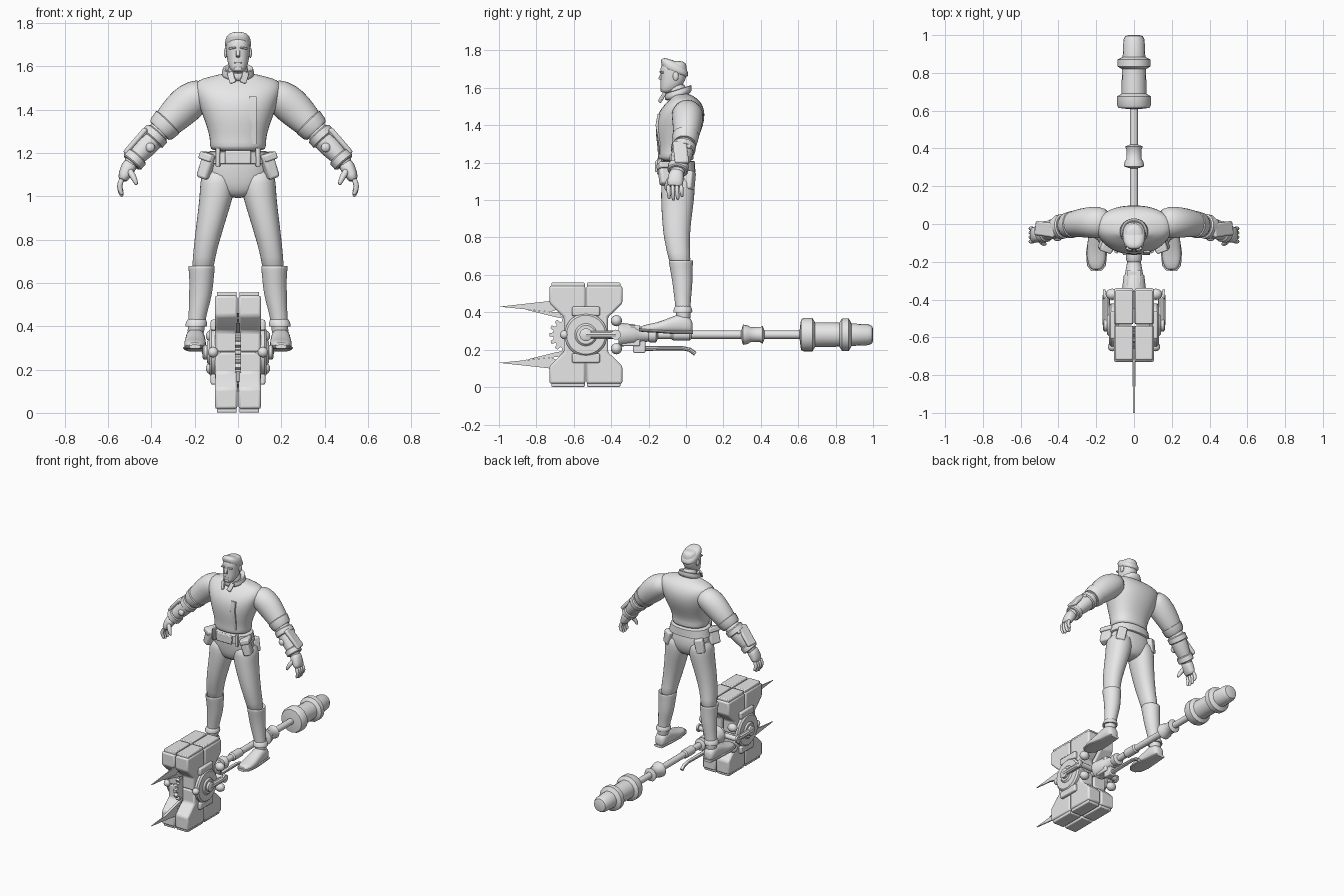
import bpy, bmesh, math
from mathutils import Vector, Euler

grey = bpy.data.materials.new("light grey")
grey.diffuse_color = (0.8, 0.8, 0.8, 1)


def finish(name, bm, mirror=False, sub=0, bevel=0, angle=35):
    bmesh.ops.recalc_face_normals(bm, faces=bm.faces[:])
    me = bpy.data.meshes.new(name)
    bm.to_mesh(me)
    bm.free()
    me.materials.append(grey)
    ob = bpy.data.objects.new(name, me)
    bpy.context.collection.objects.link(ob)
    bpy.context.view_layer.objects.active = ob
    ob.select_set(True)
    bpy.ops.object.shade_smooth_by_angle(angle=math.radians(angle))
    ob.select_set(False)
    if bevel:
        b = ob.modifiers.new("bevel", 'BEVEL')
        b.width, b.segments = bevel, 2
    if sub:
        ob.modifiers.new("smooth", 'SUBSURF').levels = sub
        ob.modifiers["smooth"].render_levels = sub
    if mirror:
        m = ob.modifiers.new("mirror", 'MIRROR')
        m.use_clip = False
        m.merge_threshold = 0.00001
    return ob


def loft(name, pts, ref=(0, 1, 0), normal=None, n=16, sub=1, mirror=False, p=2.0):
    """Skin rings (x, y, z, across, along ref) placed on a path."""
    bm, rings = bmesh.new(), []
    for i, (x, y, z, a, b) in enumerate(pts):
        lo, hi = pts[max(i - 1, 0)], pts[min(i + 1, len(pts) - 1)]
        t = Vector(normal) if normal else Vector(hi[:3]) - Vector(lo[:3])
        t.normalize()
        v = Vector(ref)
        v = (v - t * v.dot(t)).normalized()
        u = v.cross(t)
        ring = []
        for k in range(n):
            c, s = math.cos(2 * math.pi * k / n), math.sin(2 * math.pi * k / n)
            c = math.copysign(abs(c) ** (2 / p), c)
            s = math.copysign(abs(s) ** (2 / p), s)
            ring.append(bm.verts.new(Vector((x, y, z)) + u * a * c + v * b * s))
        rings.append(ring)
    for r, q in zip(rings, rings[1:]):
        for k in range(n):
            bm.faces.new((r[k], r[(k + 1) % n], q[(k + 1) % n], q[k]))
    bm.faces.new(rings[0])
    bm.faces.new(rings[-1])
    return finish(name, bm, mirror, sub, angle=60 if sub else 35)


def upright(name, rows, **kw):
    """Horizontal rings: (z, centre x, centre y, half x, half y)."""
    return loft(name, [(x, y, z, a, b) for z, x, y, a, b in rows], normal=kw.pop("normal", (0, 0, 1)), **kw)


def lathe(name, rows, z=0.28, x=0, n=16, mirror=False):
    """Turned part along y: (y, radius)."""
    return loft(name, [(x, y, z, r, r) for y, r in rows], ref=(0, 0, 1), normal=(0, 1, 0), n=n, sub=0, mirror=mirror)


def prism(name, profile, x0, x1, bevel=0, mirror=False):
    """Extrude a (y, z) profile along x."""
    bm = bmesh.new()
    a, b = ([bm.verts.new((x, y, z)) for y, z in profile] for x in (x0, x1))
    for k in range(len(a)):
        j = (k + 1) % len(a)
        bm.faces.new((a[k], a[j], b[j], b[k]))
    bm.faces.new(a)
    bm.faces.new(b)
    return finish(name, bm, mirror, bevel=bevel)


def box(name, c, s, rot=(0, 0, 0), bevel=0.006, mirror=False):
    bm = bmesh.new()
    bmesh.ops.create_cube(bm, size=1)
    bmesh.ops.scale(bm, vec=s, verts=bm.verts)
    bmesh.ops.rotate(bm, matrix=Euler([math.radians(a) for a in rot]).to_matrix(), verts=bm.verts)
    bmesh.ops.translate(bm, vec=c, verts=bm.verts)
    return finish(name, bm, mirror, bevel=bevel)


def ball(name, c, s, mirror=False):
    bm = bmesh.new()
    bmesh.ops.create_uvsphere(bm, u_segments=14, v_segments=8, radius=1)
    bmesh.ops.scale(bm, vec=s, verts=bm.verts)
    bmesh.ops.translate(bm, vec=c, verts=bm.verts)
    return finish(name, bm, mirror, angle=60)


# ---- head
upright("head", [(1.572, 0, -.105, .02, .02), (1.58, 0, -.10, .032, .036), (1.605, 0, -.082, .046, .056),
                 (1.64, 0, -.068, .053, .068), (1.68, 0, -.066, .057, .072), (1.71, 0, -.066, .057, .072),
                 (1.735, 0, -.064, .05, .064), (1.744, 0, -.064, .03, .04)], p=2.3)
upright("hair", [(1.672, 0, -.058, .060, .074), (1.70, 0, -.058, .062, .078), (1.722, 0, -.066, .060, .076),
                 (1.74, 0, -.068, .050, .062), (1.747, 0, -.068, .025, .035)], normal=(0, .35, 1), p=2.4)
prism("nose", [(-.132, 1.682), (-.149, 1.648), (-.134, 1.64), (-.12, 1.66)], -.009, .009, .003)
box("brow", (.026, -.131, 1.684), (.034, .016, .009), (0, 8, 16), .003, True)
box("mouth", (0, -.130, 1.617), (.036, .012, .007), bevel=.003)
box("chin", (0, -.127, 1.588), (.036, .02, .02), bevel=.007)
ball("ear", (.057, -.055, 1.662), (.008, .016, .024), True)
upright("neck", [(1.52, 0, -.03, .06, .06), (1.57, 0, -.045, .047, .05), (1.63, 0, -.05, .045, .05)])
upright("collar", [(1.545, 0, -.04, .088, .080), (1.575, 0, -.042, .072, .076), (1.592, 0, -.042, .074, .079),
                   (1.594, 0, -.042, .062, .066), (1.57, 0, -.04, .05, .05)], normal=(0, -.33, 1))
box("collar_point", (.03, -.128, 1.548), (.03, .012, .06), (-25, 25, 15), .004, True)

# ---- torso
upright("jacket", [(1.205, 0, -.052, .125, .095), (1.23, 0, -.055, .132, .098), (1.27, 0, -.056, .130, .095),
                   (1.33, 0, -.048, .148, .113), (1.40, 0, -.035, .175, .130), (1.46, 0, -.025, .196, .128),
                   (1.505, 0, -.015, .208, .107), (1.538, 0, -.01, .188, .078), (1.552, 0, -.015, .13, .058),
                   (1.57, 0, -.025, .06, .045)], n=20, p=2.3)
prism("jacket_flap", [(-.140, 1.24), (-.150, 1.33), (-.163, 1.40), (-.152, 1.46), (-.14, 1.46), (-.14, 1.25)], .05, .085, .004)
upright("pelvis", [(1.22, 0, -.055, .118, .088), (1.15, 0, -.052, .142, .09), (1.09, 0, -.042, .155, .093),
                   (1.03, 0, -.045, .12, .08), (.99, 0, -.045, .05, .05)], p=2.4)
upright("belt", [(1.148, 0, -.052, .146, .096), (1.151, 0, -.052, .152, .102), (1.205, 0, -.054, .138, .102),
                 (1.208, 0, -.054, .130, .096)], n=20, sub=0, p=2.3)
box("buckle", (0, -.156, 1.18), (.12, .018, .062))
box("belt_strap", (.092, -.142, 1.18), (.018, .024, .085), (0, 0, 20), .004, True)
box("hip_pouch", (.142, -.105, 1.14), (.055, .08, .12), (0, -18, 20), .012, True)
box("hip_pouch_lid", (.138, -.107, 1.182), (.064, .09, .035), (0, -18, 20), .008, True)
box("rear_pouch", (.125, .018, 1.105), (.06, .05, .10), (0, -12, -25), .010, True)

# ---- legs and boots
upright("leg", [(1.13, .09, -.043, .075, .085), (1.06, .094, -.043, .083, .092), (1.0, .099, -.045, .079, .09),
                (.9, .121, -.05, .069, .08), (.8, .142, -.05, .060, .071), (.72, .157, -.04, .052, .062),
                (.64, .165, -.028, .052, .058)], mirror=True, p=2.2)
upright("boot_shaft", [(.655, .167, -.026, .05, .055), (.685, .168, -.028, .061, .066), (.672, .168, -.028, .063, .067),
                       (.62, .168, -.024, .057, .060), (.55, .172, -.018, .055, .054), (.48, .182, -.018, .045, .046),
                       (.42, .192, -.016, .040, .040), (.33, .197, -.012, .040, .040)], mirror=True)
upright("boot_cuff", [(.445, .189, -.017, .039, .041), (.415, .192, -.016, .051, .050),
                      (.395, .194, -.018, .054, .056), (.40, .194, -.018, .035, .035)], mirror=True)
loft("boot_foot", [(.197, .036, .32, .022, .025), (.197, .025, .33, .040, .042), (.197, -.02, .343, .045, .055),
                   (.197, -.08, .332, .047, .043), (.198, -.15, .318, .053, .028), (.199, -.21, .314, .048, .022),
                   (.199, -.246, .311, .025, .014)], ref=(0, 0, 1), normal=(0, 1, 0), mirror=True, p=2.5)
loft("boot_sole", [(.197, .038, .292, .034, .009), (.197, -.06, .292, .043, .009), (.198, -.15, .299, .056, .009),
                   (.199, -.22, .303, .050, .009), (.199, -.25, .306, .026, .009)],
     ref=(0, 0, 1), normal=(0, 1, 0), sub=0, mirror=True, p=3)

# ---- arms: sleeve, forearm, gauntlet
loft("sleeve", [(.13, .005, 1.485, .06, .07), (.19, .008, 1.463, .084, .088), (.245, .008, 1.42, .090, .083),
                (.30, .004, 1.365, .079, .074), (.345, -.005, 1.318, .066, .064), (.36, -.006, 1.305, .05, .05)], mirror=True)
loft("sleeve_cuff", [(.318, -.002, 1.348, .06, .06), (.325, -.002, 1.341, .075, .072), (.352, -.006, 1.312, .069, .067),
                     (.362, -.008, 1.302, .06, .058)], normal=(.7, -.05, -.72), sub=0, mirror=True)
loft("forearm", [(.34, -.005, 1.322, .05, .052), (.38, -.012, 1.283, .056, .060), (.43, -.027, 1.225, .054, .056),
                 (.485, -.045, 1.165, .038, .042), (.51, -.05, 1.13, .03, .035)], mirror=True)
for nm, c, a, b in (("gauntlet_top_band", (.385, -.014, 1.277), .062, .066),
                    ("gauntlet_wrist_band", (.477, -.042, 1.170), .053, .056)):
    d = Vector((.66, -.13, -.74))
    loft(nm, [(*(Vector(c) + d * t), a * f, b * f)
              for t, f in ((-.022, .88), (-.016, 1), (.016, 1), (.022, .88))], normal=d, sub=0, mirror=True)
box("gauntlet_plate", (.470, -.028, 1.255), (.024, .075, .15), (0, -41, 8), .009, True)
box("gauntlet_plate_step", (.430, -.02, 1.292), (.026, .09, .045), (0, -41, 8), .007, True)
ball("gauntlet_knob", (.405, -.075, 1.225), (.022, .016, .022), True)

# ---- hands
loft("palm", [(.490, -.047, 1.16, .036, .038), (.508, -.053, 1.13, .035, .042), (.526, -.058, 1.095, .029, .044),
              (.535, -.06, 1.068, .019, .041)], mirror=True, p=2.4)
for i in range(4):
    y, drop = -.094 + .023 * i, (.008, 0, .002, .018)[i]
    loft(f"finger_{i + 1}", [(.533, y, 1.085, .013, .012), (.547, y, 1.055, .014, .012), (.546, y + .002, 1.03 + drop / 2, .013, .0115),
                             (.537, y + .004, 1.004 + drop, .011, .010), (.534, y + .004, .998 + drop, .005, .005)], n=8, mirror=True)
loft("thumb", [(.507, -.075, 1.128, .018, .018), (.486, -.098, 1.095, .016, .016), (.474, -.106, 1.07, .013, .013),
               (.467, -.106, 1.05, .007, .007)], n=8, mirror=True)

# ---- hammer shaft and grip
lathe("shaft", [(-.45, .022), (.64, .022)])
lathe("shaft_collar", [(.295, .022), (.305, .054), (.33, .050), (.345, .040), (.395, .040), (.41, .047), (.42, .022)])
lathe("grip", [(.608, .03), (.615, .082), (.63, .09), (.675, .09), (.69, .066), (.82, .064), (.835, .088), (.87, .088),
               (.885, .060), (.975, .056), (.995, .046), (1.0, .03)])
lathe("shaft_socket", [(-.36, .065), (-.275, .055), (-.265, .048), (-.2, .036), (-.19, .042), (-.16, .042), (-.15, .022)])
lathe("shaft_joint", [(-.08, .022), (-.07, .030), (.02, .030), (.03, .022)])
box("socket_block", (0, -.295, .275), (.075, .10, .11))
box("lever_mount", (0, -.25, .215), (.05, .065, .065))
loft("lever", [(0, -.25, .205, .016, .014), (0, -.14, .208, .014, .013), (0, -.02, .208, .012, .012), (0, .02, .20, .012, .012),
               (0, .05, .178, .013, .012)], ref=(0, 0, 1), n=10, sub=0)

# ---- hammer head: four rounded quarters above and below, capped
Y0, Z0 = -.535, .28
for end, s in (("upper", 1), ("lower", -1)):
    for side, d in (("front", -1), ("rear", 1)):
        prof = [(.003, 0), (.118, 0), (.118, .095), (.145, .118), (.195, .168), (.195, .262), (.003, .262)]
        prism(f"{end}_{side}_head_block", [(Y0 + d * y, Z0 + s * z) for y, z in prof], .003, .106, .011, True)
        prism(f"{end}_{side}_cap", [(Y0 + d * y, Z0 + s * z) for y, z in ((.006, .25), (.184, .25), (.184, .279), (.006, .279))],
              .006, .098, .006, True)
    # front blades
    prism(f"{end}_blade", [(y, Z0 + s * z) for y, z in ((-1, .150), (-.72, .181), (-.66, .15), (-.72, .122))], -.004, .004)
    prism(f"{end}_small_blade", [(y, Z0 + s * z) for y, z in ((-.86, .135), (-.68, .118), (-.65, .085), (-.70, .095))], -.009, .009)
    ball(f"{end}_side_bolt", (.115, -.372, Z0 + s * .075), (.035, .03, .03), True)
    box(f"{end}_side_plate", (.112, Y0, Z0 + s * .125), (.028, .15, .05), bevel=.008, mirror=True)


def disc(name, y, z, steps, n=24):
    """Round part on each side of the head: (x, radius)."""
    loft(name, [(x, y, z, r, r) for x, r in steps], ref=(0, 0, 1), normal=(1, 0, 0), n=n, sub=0, mirror=True)


disc("side_drum", Y0, Z0, [(.08, .115), (.122, .115), (.132, .104), (.132, .06), (.142, .05)], 28)
disc("drum_hub", Y0, Z0, [(.12, .034), (.158, .034), (.163, .026)])
disc("cross_pin", -.375, Z0, [(.0, .018), (.15, .018), (.15, .027), (.164, .027)], 12)
lathe("side_rod", [(Y0, .02), (-.375, .02)], x=.148, n=10, mirror=True)
ball("front_bolt", (.115, -.65, Z0), (.024, .024, .024), True)

# ---- toothed wheel
teeth = []
for k in range(14):
    for off, r in ((-.34, .076), (-.2, .096), (.2, .096), (.34, .076)):
        a = 2 * math.pi * (k + off) / 14
        teeth.append((-.635 + r * math.cos(a), Z0 + r * math.sin(a)))
prism("toothed_wheel", teeth, -.013, .013)
